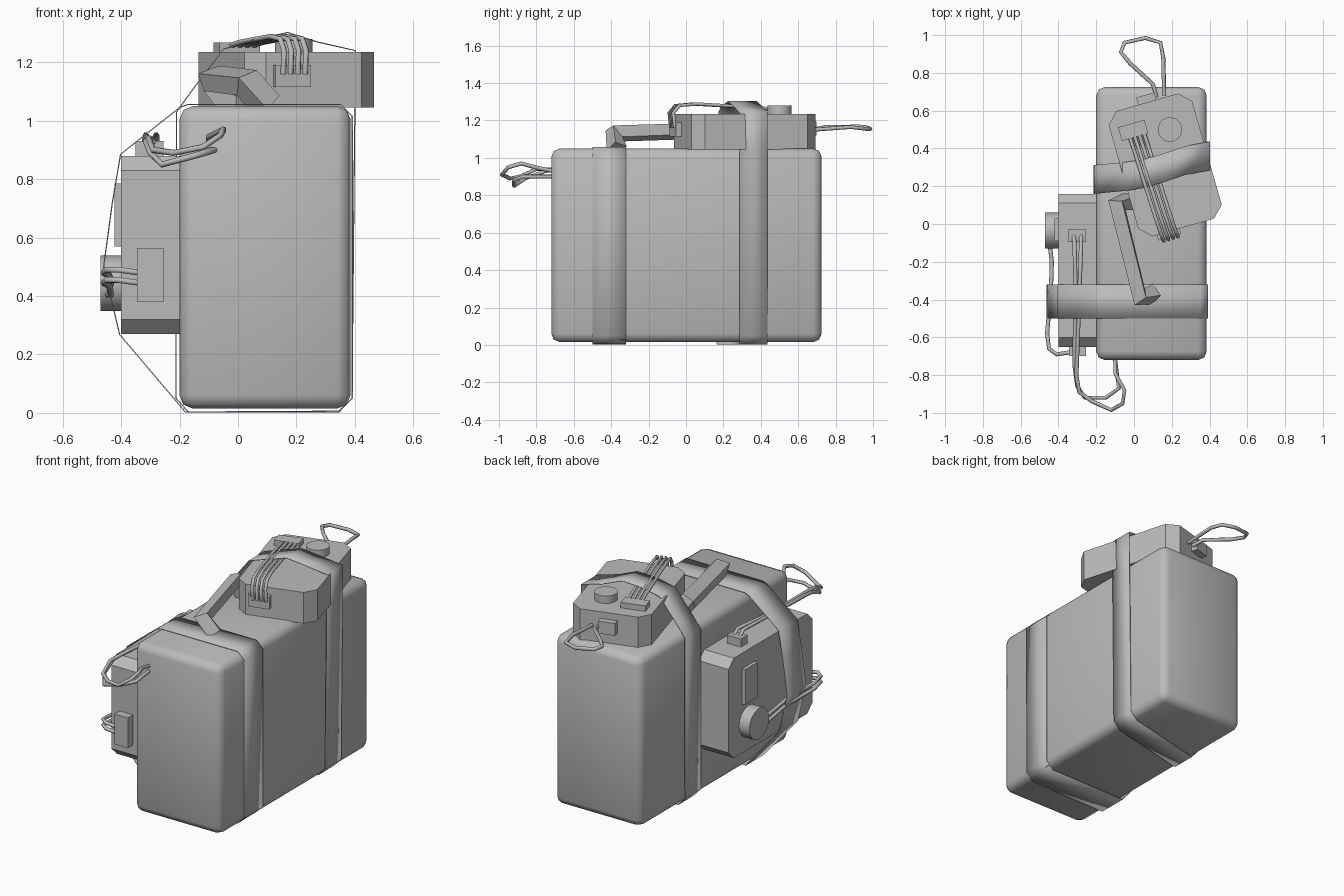
import bpy, bmesh, math
from mathutils import Matrix, Vector

if "Cube" in bpy.data.objects:
    bpy.data.objects.remove(bpy.data.objects["Cube"])

grey = bpy.data.materials.new("plain_grey")
grey.use_nodes = True
grey.diffuse_color = (0.5, 0.5, 0.5, 1)
grey.node_tree.nodes["Principled BSDF"].inputs["Base Color"].default_value = (0.5, 0.5, 0.5, 1)

# Local frame of the turned upper case
TURN = Matrix.Translation((0.165, 0.313, 0)) @ Matrix.Rotation(math.radians(16), 4, 'Z')
FLAT = Matrix.Identity(4)


def finish(name, bm, smooth=False):
    bmesh.ops.recalc_face_normals(bm, faces=bm.faces)
    mesh = bpy.data.meshes.new(name)
    bm.to_mesh(mesh)
    bm.free()
    if smooth:
        mesh.shade_smooth()
    mesh.materials.append(grey)
    ob = bpy.data.objects.new(name, mesh)
    bpy.context.collection.objects.link(ob)
    return ob


def box(name, lo, hi, frame=FLAT, chamfer=0, axis=None, segments=1, smooth=False):
    """Box between two corners; chamfers the edges along one axis, or all edges."""
    lo, hi = Vector(lo), Vector(hi)
    bm = bmesh.new()
    bmesh.ops.create_cube(bm, size=1)
    for v in bm.verts:
        v.co = (lo + hi) / 2 + v.co * (hi - lo)
    if chamfer:
        edges = [e for e in bm.edges if axis is None or
                 abs((e.verts[0].co - e.verts[1].co).normalized()[axis]) > 0.9]
        bmesh.ops.bevel(bm, geom=edges, offset=chamfer, segments=segments,
                        profile=0.5, affect='EDGES')
    bm.transform(frame)
    return finish(name, bm, smooth)


def disc(name, centre, radius, depth, frame):
    bm = bmesh.new()
    bmesh.ops.create_cone(bm, cap_ends=True, segments=16, radius1=radius, radius2=radius, depth=depth)
    bm.transform(frame @ Matrix.Translation(centre))
    ob = finish(name, bm)
    bpy.context.view_layer.objects.active = ob
    ob.select_set(True)
    bpy.ops.object.shade_smooth_by_angle(angle=math.radians(35))
    ob.select_set(False)


def rod(name, points, radius=0.011, frame=FLAT, shift=(0, 0, 0), sides=1, tilt=0):
    """Cable or bar swept along a path."""
    curve = bpy.data.curves.new(name, 'CURVE')
    curve.dimensions = '3D'
    curve.bevel_depth = radius
    curve.bevel_resolution = sides
    curve.use_fill_caps = True
    spline = curve.splines.new('POLY')
    spline.points.add(len(points) - 1)
    for p, co in zip(spline.points, points):
        p.co = (*(frame @ (Vector(co) + Vector(shift))), 1)
        p.tilt = tilt
    spline.use_smooth = sides > 0
    curve.materials.append(grey)
    bpy.context.collection.objects.link(bpy.data.objects.new(name, curve))


def strap(name, loop, width):
    """Closed band; each point gives x, front edge y, z."""
    bm = bmesh.new()
    rows = [(bm.verts.new((x, y, z)), bm.verts.new((x, y + width, z))) for x, y, z in loop]
    for a, b in zip(rows, rows[1:] + rows[:1]):
        bm.faces.new((a[0], b[0], b[1], a[1]))
    ob = finish(name, bm, True)
    mod = ob.modifiers.new("thickness", 'SOLIDIFY')
    mod.thickness = 0.004
    mod.offset = 0


# Main pack
box("main_pack", (-0.2, -0.72, 0.015), (0.385, 0.725, 1.05), chamfer=0.045, segments=2, smooth=True)

# Upper case with its fittings
box("upper_case", (-0.23, -0.345, 1.045), (0.23, 0.345, 1.235), TURN, 0.06, 2)
disc("upper_knob", (0.076, 0.173, 1.255), 0.065, 0.05, TURN)
box("upper_top_socket", (-0.185, 0.185, 1.23), (-0.04, 0.26, 1.268), TURN)
box("upper_front_socket", (-0.145, -0.375, 1.115), (-0.02, -0.34, 1.19), TURN)
box("upper_back_socket", (-0.05, 0.34, 1.12), (0.05, 0.385, 1.195), TURN)
for i in range(4):
    rod(f"upper_cable_{i + 1}",
        [(-0.015, 0.22, 1.255), (-0.01, 0.1, 1.268), (0, -0.25, 1.288),
         (0.005, -0.35, 1.28), (0.008, -0.385, 1.24), (0.008, -0.375, 1.16)],
        0.010, TURN, (-0.126 + i * 0.026, 0, 0))
rod("back_cable_loop", [(0.12, 0.67, 1.15), (0.1, 0.74, 1.165), (-0.02, 0.85, 1.165), (-0.07, 0.91, 1.17),
                        (-0.05, 0.96, 1.165), (0.06, 0.985, 1.155), (0.14, 0.96, 1.155),
                        (0.155, 0.88, 1.165), (0.16, 0.68, 1.15)])

# Side case with its fittings
box("side_case", (-0.4, -0.65, 0.27), (-0.19, 0.16, 0.88), chamfer=0.05, axis=0)
box("side_front_panel", (-0.345, -0.7, 0.38), (-0.255, -0.64, 0.565))
box("side_plate", (-0.422, -0.09, 0.57), (-0.39, 0.03, 0.785))
box("side_top_socket", (-0.35, -0.095, 0.87), (-0.255, -0.03, 0.93))
disc("side_knob", (-0.43, -0.035, 0.443), 0.095, 0.08, Matrix.Translation((-0.43, -0.035, 0.443))
     @ Matrix.Rotation(math.pi / 2, 4, 'Y') @ Matrix.Translation((0.43, 0.035, -0.443)))
for i in range(2):
    rod(f"side_cable_{i + 1}",
        [(-0.34, -0.68, 0.46), (-0.41, -0.69, 0.47), (-0.45, -0.66, 0.47), (-0.46, -0.58, 0.46),
         (-0.44, -0.35, 0.45), (-0.435, -0.2, 0.42), (-0.45, -0.08, 0.42)],
        shift=(0, 0, i * 0.035 - 0.015))

# Front cables running from the side case to the main pack
rod("front_cable_1", [(-0.32, -0.06, 0.92), (-0.315, -0.1, 0.95), (-0.31, -0.3, 0.94), (-0.315, -0.75, 0.93),
                      (-0.3, -0.86, 0.89), (-0.26, -0.92, 0.85), (-0.15, -0.92, 0.88),
                      (-0.08, -0.87, 0.9), (-0.1, -0.72, 0.9)])
rod("front_cable_2", [(-0.28, -0.06, 0.92), (-0.28, -0.1, 0.95), (-0.29, -0.4, 0.93), (-0.305, -0.8, 0.94),
                      (-0.29, -0.89, 0.9), (-0.22, -0.94, 0.89), (-0.12, -0.985, 0.91),
                      (-0.06, -0.95, 0.95), (-0.05, -0.88, 0.97), (-0.1, -0.79, 0.945), (-0.1, -0.71, 0.93)])

# Carrying handle
rod("handle", [(-0.02, 0.12, 1.05), (-0.09, 0.1, 1.145), (0.03, -0.385, 1.13), (0.1, -0.37, 1.05)],
    0.055, sides=0, tilt=0.35)

# Front strap around the main pack and side case
strap("front_strap", [(-0.17, -0.5, 1.056), (-0.2, -0.5, 1.045), (-0.402, -0.5, 0.885), (-0.43, -0.5, 0.72), (-0.46, -0.5, 0.5),
                      (-0.405, -0.5, 0.268), (-0.18, -0.5, 0.003), (0.345, -0.5, 0.006),
                      (0.391, -0.5, 0.05), (0.391, -0.5, 1.015), (0.35, -0.5, 1.056)], 0.18)

# Back strap around the main pack and upper case
strap("back_strap", [(-0.21, 0.16, 1.03), (-0.16, 0.165, 1.1), (-0.05, 0.175, 1.245), (0.05, 0.19, 1.275),
                     (0.17, 0.225, 1.302), (0.27, 0.26, 1.27), (0.402, 0.285, 1.24), (0.4, 0.285, 1.05),
                     (0.39, 0.285, 0.05), (0.345, 0.285, 0.003), (-0.17, 0.165, 0.003), (-0.212, 0.16, 0.05)], 0.152)
